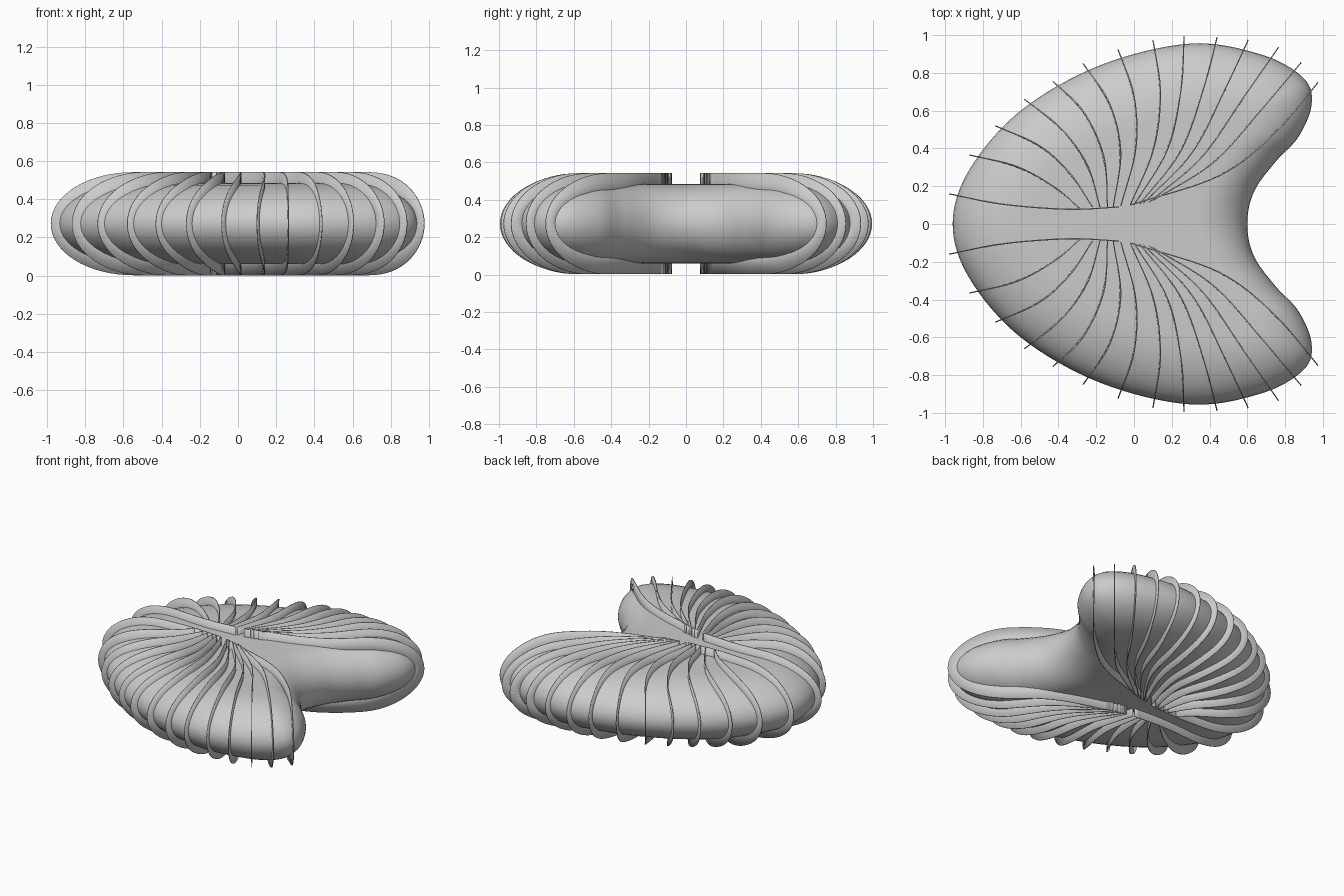
import bpy, math
from mathutils import Vector

if "Cube" in bpy.data.objects:
    bpy.data.objects.remove(bpy.data.objects["Cube"])

ZC = 0.272          # mid-height of the whole model


def spline(pts, n, closed=False):
    """Catmull-Rom through 2D points, n samples per span."""
    p = [Vector(q) for q in pts]
    if closed:
        p = [p[-1]] + p + [p[0], p[1]]
    else:
        p = [2 * p[0] - p[1]] + p + [2 * p[-1] - p[-2]]
    out = []
    for i in range(1, len(p) - 2):
        a, b, c, d = p[i - 1:i + 3]
        for k in range(n):
            t = k / n
            out.append(0.5 * (2 * b + (c - a) * t + (2 * a - 5 * b + 4 * c - d) * t * t
                              + (3 * b - a - 3 * c + d) * t ** 3))
    if not closed:
        out.append(p[-2])
    return out


def add_object(name, verts, faces, angle):
    me = bpy.data.meshes.new(name)
    me.from_pydata(verts, [], faces)
    ob = bpy.data.objects.new(name, me)
    bpy.context.collection.objects.link(ob)
    bpy.ops.object.select_all(action='DESELECT')
    ob.select_set(True)
    bpy.context.view_layer.objects.active = ob
    bpy.ops.object.shade_smooth_by_angle(angle=math.radians(angle))
    return ob


def mirrored(half):
    """Half outline from left tip to right notch, closed across y = 0."""
    return half + [(x, -y) for x, y in half[-2:0:-1]]


# Body: rounded kidney-shaped cushion between a rim and a flat plateau
rim = mirrored([(-.96, 0), (-.87, .29), (-.6, .6), (-.18, .84), (.3, .955), (.68, .895),
                (.9, .77), (.94, .63), (.87, .46), (.75, .33), (.635, .17), (.6, 0)])
plateau = mirrored([(-.56, 0), (-.51, .15), (-.34, .34), (-.04, .49), (.3, .585), (.5, .6),
                    (.58, .585), (.6, .55), (.58, .48), (.5, .39), (.39, .21), (.32, 0)])
R, Q = spline(rim, 8, True), spline(plateau, 8, True)
n, rings = len(R), 20
verts, faces = [], []
for k in range(rings + 1):
    a = math.pi * (k / rings - 0.5)
    for r, q in zip(R, Q):
        p = q + (r - q) * math.cos(a)
        verts.append((p.x, p.y, ZC + 0.212 * math.sin(a)))
for k in range(rings):
    for i in range(n):
        j = (i + 1) % n
        faces.append((k * n + i, k * n + j, (k + 1) * n + j, (k + 1) * n + i))
faces.append(tuple(range(n))[::-1])
faces.append(tuple(rings * n + i for i in range(n)))
add_object("body", verts, faces, 60)

# Fin paths seen from the top: outer tip, two bends, inner end
fins = [
    [(-.98, .16), (-.7, .105), (-.35, .078), (-.08, .09)],
    [(-.87, .365), (-.62, .305), (-.42, .195), (-.29, .085)],
    [(-.735, .52), (-.5, .415), (-.34, .27), (-.22, .09)],
    [(-.58, .66), (-.39, .51), (-.25, .32), (-.18, .09)],
    [(-.43, .755), (-.27, .6), (-.16, .36), (-.14, .09)],
    [(-.27, .85), (-.13, .64), (-.07, .38), (-.11, .09)],
    [(-.085, .925), (0, .68), (.01, .4), (-.07, .095)],
    [(.1, .975), (.14, .7), (.105, .4), (-.02, .1)],
    [(.265, .995), (.25, .72), (.18, .4), (0, .1)],
    [(.44, .99), (.375, .74), (.25, .39), (.03, .105)],
    [(.605, .975), (.49, .73), (.31, .38), (.05, .11)],
    [(.765, .935), (.58, .67), (.36, .355), (.08, .115)],
    [(.885, .855), (.67, .6), (.42, .325), (.1, .125)],
    [(.975, .75), (.74, .475), (.45, .255), (-.02, .1)],
]


def at_length(path, s):
    """Point at distance s along a sampled path."""
    for a, b in zip(path, path[1:]):
        d = (b - a).length
        if s <= d:
            return a.lerp(b, s / d)
        s -= d
    return path[-1]


def build_fin(name, pts):
    path = spline(pts, 14)
    length = sum((b - a).length for a, b in zip(path, path[1:]))
    reach = min(0.44, length * 0.6)

    # upright C-shaped strip: flat runs joined by an elliptical nose
    def edge(nose, height):
        half = [(length + (nose + reach - length) * k / 14, height) for k in range(14)]
        for k in range(17):
            a = math.pi / 2 * k / 16
            half.append((nose + reach * (1 - math.sin(a)), height * math.cos(a)))
        return half + [(s, -h) for s, h in half[-2::-1]]

    v, f = [], []
    for outer, inner in zip(edge(0, .27), edge(.13, .12)):
        for s, h in (outer, inner):
            p = at_length(path, min(s, length))
            v.append((p.x, p.y, ZC + h))
    for i in range(len(v) // 2 - 1):
        f.append((2 * i, 2 * i + 1, 2 * i + 3, 2 * i + 2))
    ob = add_object(name, v, f, 40)
    sol = ob.modifiers.new("thickness", 'SOLIDIFY')
    sol.thickness, sol.offset = 0.006, 0


# Fourteen fins on each side
for i, pts in enumerate(fins, 1):
    build_fin(f"fin_back_{i:02d}", pts)
    build_fin(f"fin_front_{i:02d}", [(x, -y) for x, y in pts])
